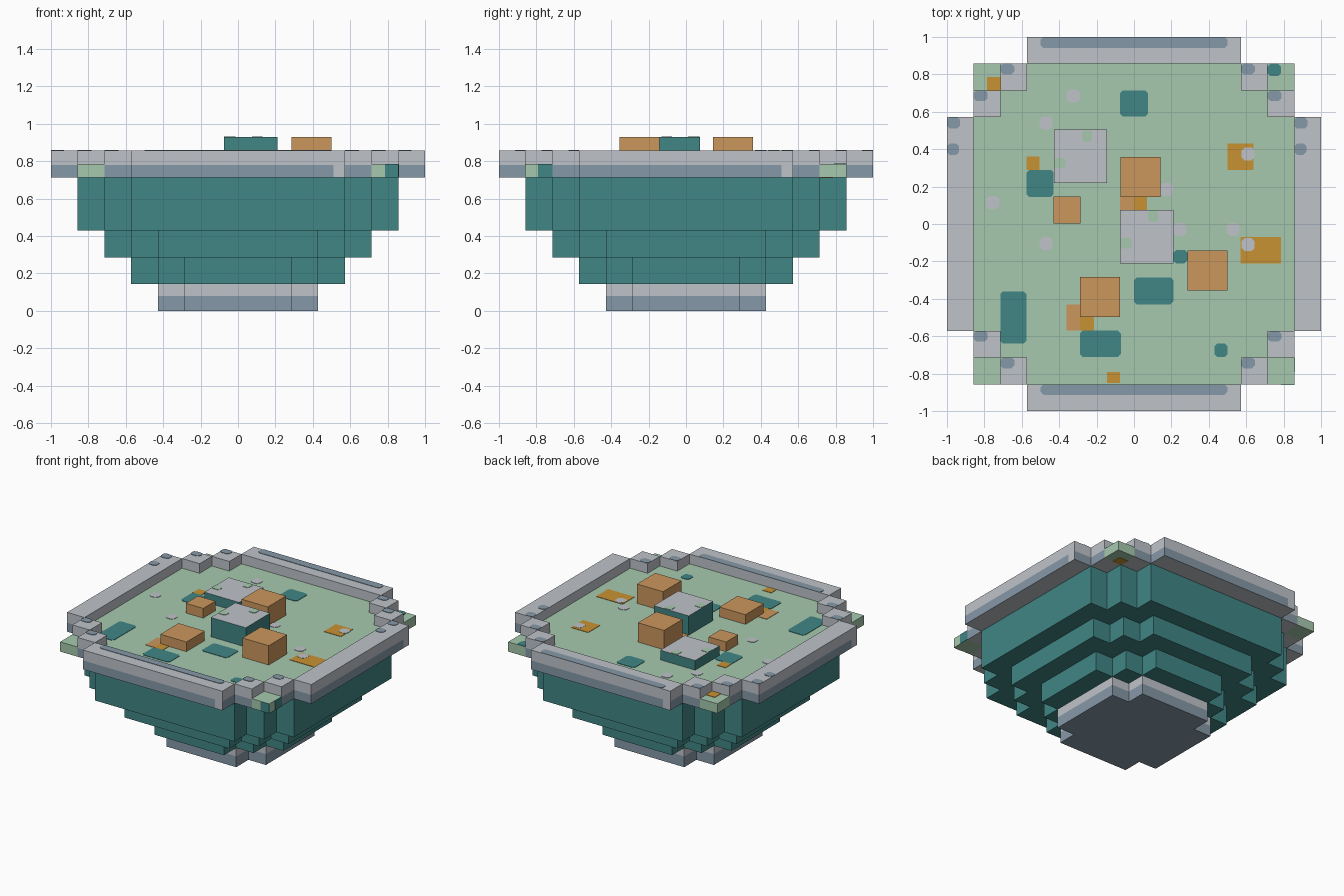
import bpy, bmesh
from mathutils import Vector

if "Cube" in bpy.data.objects:
    bpy.data.objects.remove(bpy.data.objects["Cube"])

U = 1 / 7  # grid module


def material(name, r, g, b):
    lin = [((c / 255 + 0.055) / 1.055) ** 2.4 for c in (r, g, b)]
    m = bpy.data.materials.new(name)
    m.diffuse_color = (*lin, 1)
    m.use_nodes = True
    m.node_tree.nodes["Principled BSDF"].inputs["Base Color"].default_value = m.diffuse_color
    return m


TEAL = material("teal", 65, 134, 134)
GREEN = material("pale green", 166, 201, 174)
GREY = material("light grey", 191, 196, 201)
BLUE = material("blue grey", 134, 153, 168)
CARROT = material("soft orange", 203, 151, 92)
AMBER = material("amber", 201, 146, 51)


def prism(bm, pts, z0, z1):
    lo = [bm.verts.new((x, y, z0)) for x, y in pts]
    hi = [bm.verts.new((x, y, z1)) for x, y in pts]
    n = len(pts)
    bm.faces.new(lo[::-1])
    bm.faces.new(hi)
    for i in range(n):
        j = (i + 1) % n
        bm.faces.new((lo[i], lo[j], hi[j], hi[i]))


def rect(x0, x1, y0, y1, c=0):
    if not c:
        return [(x0, y0), (x1, y0), (x1, y1), (x0, y1)]
    return [(x0 + c, y0), (x1 - c, y0), (x1, y0 + c), (x1, y1 - c),
            (x1 - c, y1), (x0 + c, y1), (x0, y1 - c), (x0, y0 + c)]


def stepped(a, b):
    """Square outline of half width a whose corners step down to b (in modules)."""
    q = []
    for k in range(a, b, -1):
        y = b + (a - k)
        q += [(k, y), (k - 1, y)] if k - 1 >= b else []
    q = [(a, b)] + q[1:] + [(b, a)]
    pts = []
    for _ in range(4):
        pts += q
        q = [(-y, x) for x, y in q]
    return [(x * U, y * U) for x, y in pts]


def finish(name, bm, mats, rule=None):
    bm.normal_update()
    if rule:
        for f in bm.faces:
            f.material_index = rule(f)
    me = bpy.data.meshes.new(name)
    bm.to_mesh(me)
    bm.free()
    for m in mats:
        me.materials.append(m)
    ob = bpy.data.objects.new(name, me)
    bpy.context.collection.objects.link(ob)
    return ob


def cut(bm, co, no):
    bmesh.ops.bisect_plane(bm, geom=bm.verts[:] + bm.edges[:] + bm.faces[:],
                           plane_co=co, plane_no=no)


# Foot: grey with a darker lower band
bm = bmesh.new()
prism(bm, stepped(3, 2), 0, U)
cut(bm, (0, 0, 0.08), (0, 0, 1))
finish("foot", bm, [GREY, BLUE], lambda f: int(f.calc_center_median().z < 0.08 - 1e-4))

# Bowl body: three stepped tiers
for name, a, b, z0, z1 in (("lower_tier", 4, 2, 1, 2), ("middle_tier", 5, 3, 2, 3),
                           ("upper_tier", 6, 4, 3, 5)):
    bm = bmesh.new()
    prism(bm, stepped(a, b), z0 * U, z1 * U)
    finish(name, bm, [TEAL])

# Rim: four long bars and eight corner blocks
bm = bmesh.new()
bars = [(-4, 4, 6, 7), (-4, 4, -7, -6), (-7, -6, -4, 4), (6, 7, -4, 4)]
blocks = []
for sx in (0, 1):
    for sy in (0, 1):
        for x, y in ((4, 5), (5, 4)):
            x0 = x if sx else -x - 1
            y0 = y if sy else -y - 1
            blocks.append((x0, x0 + 1, y0, y0 + 1))
for r in bars + blocks:
    prism(bm, rect(*[v * U for v in r]), 5 * U, 6 * U)
cut(bm, (0, 0, 0.78), (0, 0, 1))
for s in (-0.51, 0.51):
    cut(bm, (s, 0, 0), (1, 0, 0))
    cut(bm, (0, s, 0), (0, 1, 0))


def rim_rule(f):
    c, n = f.calc_center_median(), f.normal
    if abs(n.z) > 0.5 or c.z > 0.78:
        return 0
    right = Vector((0, 0, 1)).cross(n)
    return 0 if c.dot(n) > 0.95 and c.dot(right) > 0.51 else 1


finish("rim", bm, [GREY, BLUE], rim_rule)

# Broth surface and the four corners that poke past the rim
bm = bmesh.new()
prism(bm, stepped(6, 4), 5 * U, 5.5 * U)
for x in (-6, 5):
    for y in (-6, 5):
        prism(bm, rect(x * U, (x + 1) * U, y * U, (y + 1) * U), 5 * U, 5.5 * U)
finish("broth", bm, [GREEN])


def plates(name, mat, z, rects, chamfer=0.0, t=0.003):
    bm = bmesh.new()
    for r in rects:
        prism(bm, rect(*r, chamfer), z, z + t)
    finish(name, bm, [mat])


S = 5.5 * U
# Floating flecks on the broth
plates("herb_flecks", TEAL, S, [
    (-0.075, 0.075, 0.575, 0.715), (-0.575, -0.43, 0.145, 0.29),
    (-0.715, -0.575, -0.64, -0.36), (-0.29, -0.07, -0.71, -0.57),
    (0, 0.21, -0.43, -0.285), (0.21, 0.286, -0.21, -0.14),
    (0.43, 0.5, -0.71, -0.64), (0.714, 0.786, 0.79, 0.857)], 0.015)
plates("amber_flecks", AMBER, S, [
    (-0.786, -0.714, 0.715, 0.786), (-0.575, -0.505, 0.29, 0.36),
    (0.5, 0.64, 0.29, 0.43), (0.57, 0.785, -0.21, -0.07),
    (-0.145, -0.075, -0.85, -0.79), (-0.29, -0.215, -0.57, -0.495), (0, 0.07, 0.075, 0.145)])
plates("orange_flecks", CARROT, S, [
    (-0.075, 0, 0.075, 0.145), (-0.36, -0.29, -0.57, -0.43), (-0.29, -0.215, -0.495, -0.43)])
dots = [(-0.325, 0.685), (-0.47, 0.54), (-0.755, 0.115), (-0.47, -0.105), (0.175, 0.185),
        (0.245, -0.03), (0.53, -0.03), (0.61, -0.11), (0.61, 0.375)]
plates("grey_dots", GREY, S + 0.001,
       [(x - 0.035, x + 0.035, y - 0.035, y + 0.035) for x, y in dots], 0.017)
plates("corner_amber_underside", AMBER, 5 * U - 0.003, [(0.714, 0.786, 0.714, 0.786)])

# Teal patches on the outer sides of one broth corner
plates("corner_patch_front", TEAL, 5 * U, [(0.786, 0.857, -0.86, -0.857)], t=U / 2)
plates("corner_patch_side", TEAL, 5 * U, [(0.857, 0.86, -0.79, -0.714)], t=U / 2)

# Worn marks on top of the rim
T = 6 * U
marks = [(-0.5, 0.5, 0.94, 1.0), (-0.5, 0.5, -0.913, -0.857)]
for x in (-1.0, 0.857):
    marks += [(x, x + 0.07, 0.51, 0.571), (x, x + 0.065, 0.37, 0.43)]
marks += [(r[0] * U, r[0] * U + 0.075, r[3] * U - 0.057, r[3] * U) for r in blocks]
plates("rim_marks", BLUE, T, marks, 0.015)

# Diced orange pieces
for i, (x, y, w, top) in enumerate(((-0.072, 0.145, 1.5, 6.5), (0.286, -0.355, 1.5, 6.5),
                                    (-0.288, -0.498, 1.5, 6), (-0.43, 0.003, 1, 6))):
    bm = bmesh.new()
    prism(bm, rect(x, x + w * U, y, y + w * U), S - 0.02, top * U)
    finish(f"orange_dice_{i + 1}", bm, [CARROT])

# Larger chunks: teal sides, grey top with pale spots
for i, (x, y, top) in enumerate(((-0.429, 0.219, 6), (-0.075, -0.21, 6.5))):
    bm = bmesh.new()
    prism(bm, rect(x, x + 2 * U, y, y + 2 * U), S - 0.02, top * U)
    finish(f"chunk_{i + 1}", bm, [TEAL, GREY], lambda f: int(f.normal.z > 0.5))
    plates(f"chunk_spots_{i + 1}", GREEN, top * U, [
        (x, x + 0.062, y + 0.08, y + 0.135), (x + 0.15, x + 0.205, y + 0.22, y + 0.282)], 0.012)
